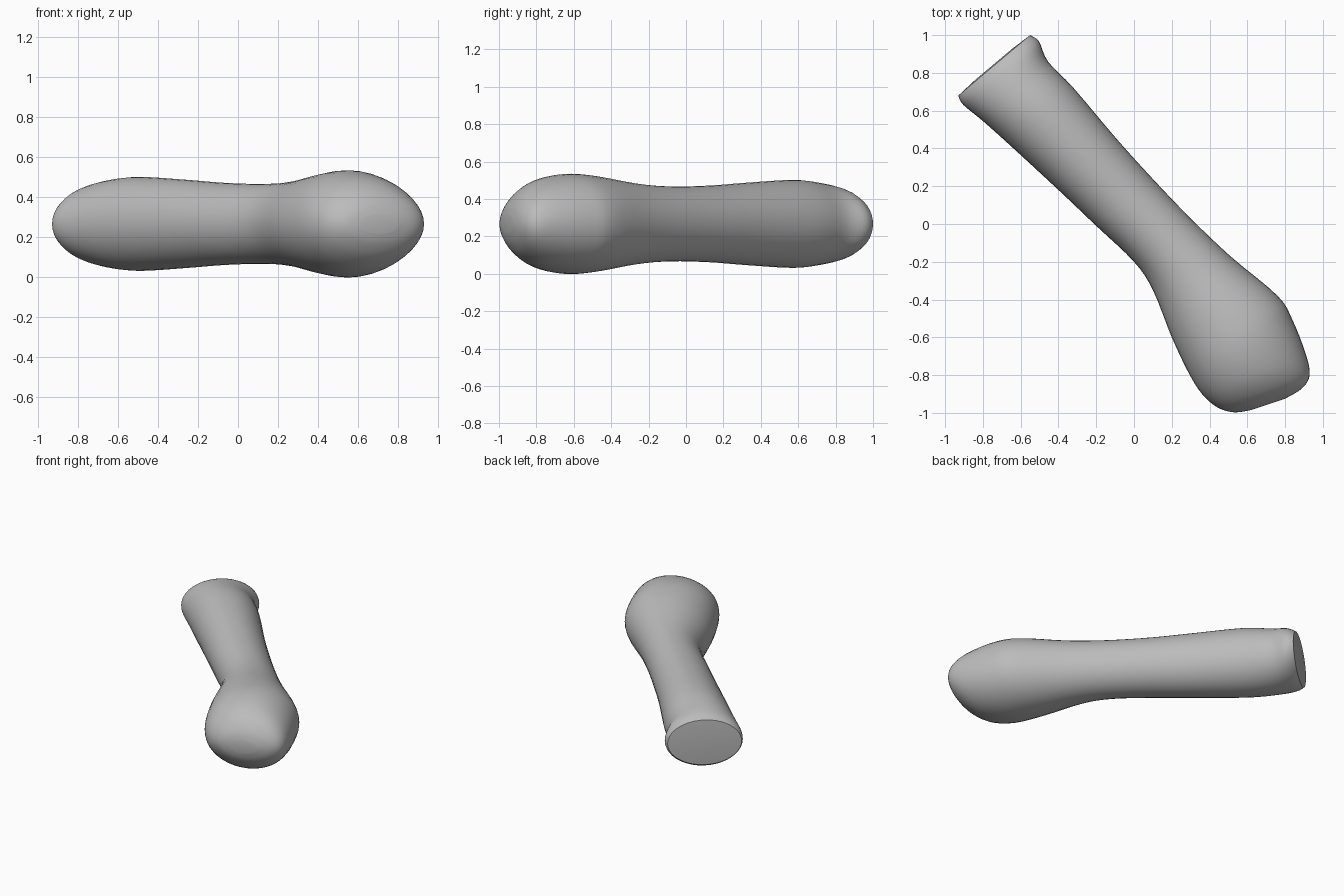
import bpy, bmesh, math
from mathutils import Vector

if "Cube" in bpy.data.objects:
    bpy.data.objects.remove(bpy.data.objects["Cube"])

MID_Z = 0.267
# Cross-sections along the shaft: left x, left y, right x, right y, half height
SECTIONS = [
    (-0.93, 0.68, -0.55, 1.00, 0.165),
    (-0.905, 0.632, -0.502, 0.965, 0.195),
    (-0.80, 0.545, -0.455, 0.86, 0.22),
    (-0.66, 0.42, -0.32, 0.72, 0.235),
    (-0.40, 0.18, -0.10, 0.46, 0.22),
    (-0.20, -0.01, 0.08, 0.26, 0.205),
    (0.00, -0.20, 0.29, 0.04, 0.20),
    (0.10, -0.35, 0.51, -0.17, 0.215),
    (0.20, -0.60, 0.76, -0.38, 0.257),
    (0.29, -0.79, 0.84, -0.51, 0.267),
    (0.36, -0.90, 0.91, -0.69, 0.235),
    (0.44, -0.97, 0.93, -0.80, 0.175),
    (0.53, -0.997, 0.89, -0.87, 0.105),
    (0.62, -0.985, 0.80, -0.925, 0.045),
]
SIDES, STEPS = 40, 4


def spline(a, b, c, d, t):
    """Smooth blend between b and c."""
    return [0.5 * (2*q + (r - p)*t + (2*p - 5*q + 4*r - s)*t*t
                   + (3*q - p - 3*r + s)*t**3) for p, q, r, s in zip(a, b, c, d)]


def ring(bm, sec, scale=1.0, push=0.0):
    """Elliptical loop standing between the left and right edge points."""
    left, right = Vector((*sec[:2], MID_Z)), Vector((*sec[2:4], MID_Z))
    mid, half = (left + right) / 2, (right - left) / 2
    mid = mid + Vector((-0.64, 0.77, 0)) * push
    verts = []
    for i in range(SIDES):
        a = 2 * math.pi * i / SIDES
        verts.append(bm.verts.new(mid + half * scale * math.cos(a)
                                  + Vector((0, 0, sec[4] * scale * math.sin(a)))))
    return verts


bm = bmesh.new()
# Slightly crowned cut end
rings = [ring(bm, SECTIONS[0], 0.5, 0.006)]
n = len(SECTIONS)
for k in range(n - 1):
    pts = [SECTIONS[min(max(k + j, 0), n - 1)] for j in (-1, 0, 1, 2)]
    for s in range(STEPS):
        rings.append(ring(bm, spline(*pts, s / STEPS)))
rings.append(ring(bm, SECTIONS[-1]))

# Skin and end caps
for r0, r1 in zip(rings, rings[1:]):
    for i in range(SIDES):
        j = (i + 1) % SIDES
        bm.faces.new((r0[i], r0[j], r1[j], r1[i]))
bm.faces.new(rings[0])
bm.faces.new(rings[-1])
bmesh.ops.recalc_face_normals(bm, faces=bm.faces)

mesh = bpy.data.meshes.new("bone_shaft")
bm.to_mesh(mesh)
bm.free()
bone = bpy.data.objects.new("bone_shaft", mesh)
bpy.context.collection.objects.link(bone)

grey = bpy.data.materials.new("light_grey")
grey.diffuse_color = (0.5, 0.5, 0.5, 1)
grey.use_nodes = True
grey.node_tree.nodes["Principled BSDF"].inputs["Base Color"].default_value = grey.diffuse_color
mesh.materials.append(grey)

bpy.context.view_layer.objects.active = bone
bone.select_set(True)
bpy.ops.object.shade_smooth_by_angle(angle=math.radians(40))
